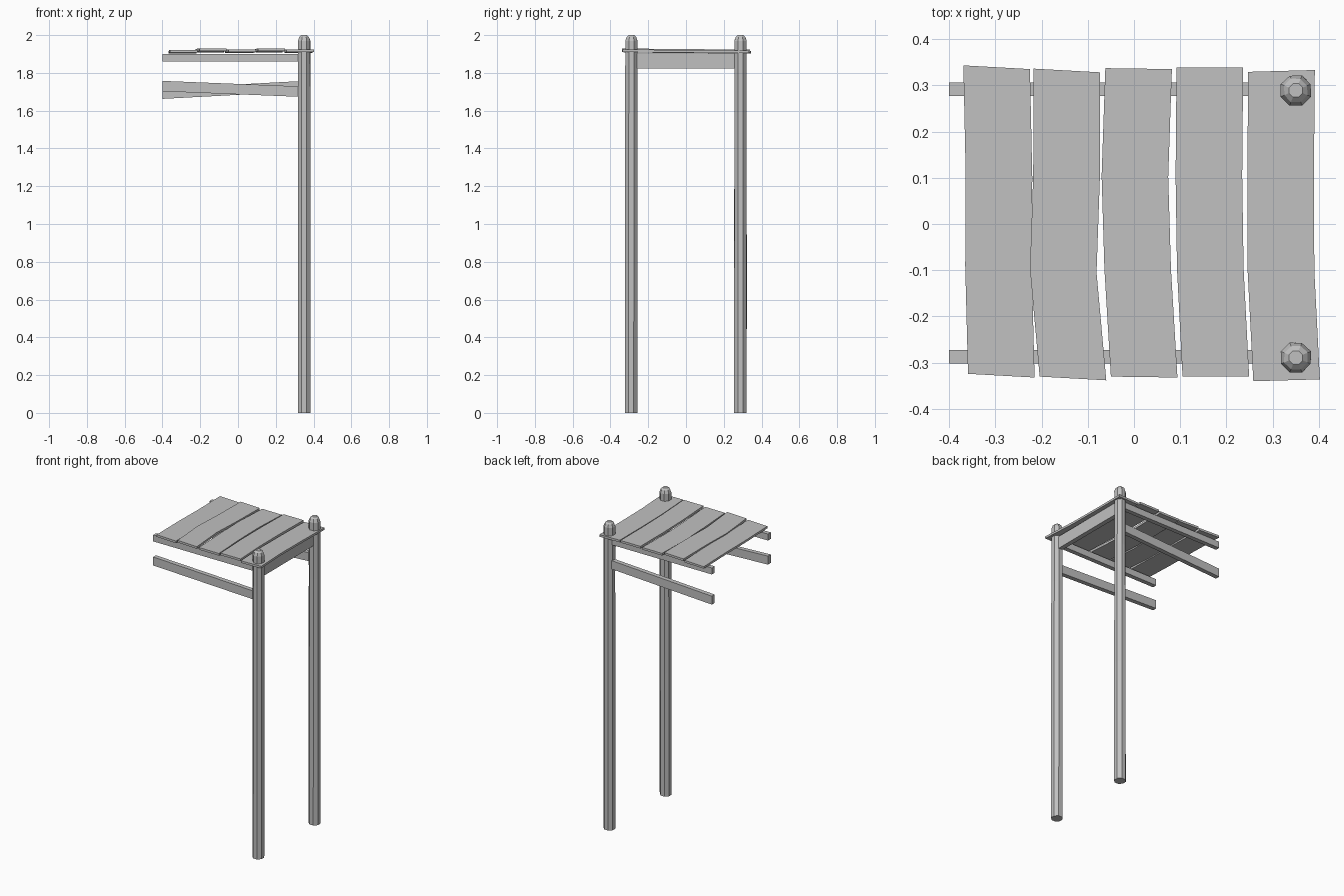
import bpy, bmesh, math, random
from mathutils import Vector

random.seed(4)
cube = bpy.data.objects.get("Cube")
if cube:
    bpy.data.objects.remove(cube, do_unlink=True)

wood = bpy.data.materials.new("weathered grey wood")
wood.use_nodes = True
GREY = (0.53, 0.53, 0.53, 1)
wood.diffuse_color = GREY
wood.node_tree.nodes["Principled BSDF"].inputs["Base Color"].default_value = GREY


def loft(name, rings):
    """Skin a run of matching closed rings and cap both ends."""
    bm = bmesh.new()
    loops = [[bm.verts.new(p) for p in ring] for ring in rings]
    for a, b in zip(loops, loops[1:]):
        for i in range(len(a)):
            j = (i + 1) % len(a)
            bm.faces.new((a[i], a[j], b[j], b[i]))
    bm.faces.new(loops[0])
    bm.faces.new(loops[-1])
    bmesh.ops.recalc_face_normals(bm, faces=bm.faces)
    mesh = bpy.data.meshes.new(name)
    bm.to_mesh(mesh)
    bm.free()
    mesh.materials.append(wood)
    obj = bpy.data.objects.new(name, mesh)
    bpy.context.collection.objects.link(obj)
    return obj


# Round posts with a slightly uneven, chamfered top
def post(name, y, lean):
    rings = []
    for z, r in ((0, .036), (.8, .036), (1.6, .035), (1.97, .035), (1.99, .027), (2, .016)):
        wobble = 0 if z in (0, 2) else .001
        ring = []
        for i in range(8):
            a = math.tau * (i + .5) / 8
            rr = r + random.uniform(-wobble, wobble)
            ring.append((.35 + rr * math.cos(a), y + lean * z + rr * math.sin(a), z))
        rings.append(ring)
    loft(name, rings)


post("front_post", -.291, .001)
post("back_post", .288, .0005)


# Squared timbers running between two centre points
def timber(name, start, end, thick, tall):
    start, end = Vector(start), Vector(end)
    run = end - start
    side = Vector((-run.y, run.x, 0)).normalized() * thick / 2
    up = Vector((0, 0, tall / 2))
    loft(name, [[p - side - up, p + side - up, p + side + up, p - side + up]
                for p in (start, end)])


for label, y, outer, inner in (("front", -.287, 1.73, 1.70), ("back", .291, 1.69, 1.73)):
    timber(label + "_roof_beam", (-.4, y, 1.88), (.35, y, 1.88), .029, .042)
    timber(label + "_lower_rail", (-.4, y, outer), (.35, y, inner), .029, .055)
timber("cross_beam", (.35, -.285, 1.862), (.35, .285, 1.862), .03, .08)

# Bent roof planks: centre x at each station from back to front,
# end positions, skew of each end, underside height
STATIONS = (1, .3, -.3, -1)
PLANKS = (
    ((-.297, -.292, -.293, -.287), .339, -.328, -.004, -.004, 1.905),
    ((-.145, -.146, -.153, -.132), .332, -.334, -.004, -.004, 1.912),
    ((.010, .002, .008, .022), .336, -.331, -.001, -.001, 1.907),
    ((.164, .162, .165, .177), .338, -.330, 0, 0, 1.912),
    ((.319, .317, .318, .330), .331, -.338, .002, .002, 1.907),
)
for n, (centres, back, front, skew_b, skew_f, z) in enumerate(PLANKS, 1):
    rings = []
    for t, cx in zip(STATIONS, centres):
        y = front + (back - front) * (t + 1) / 2
        skew = skew_b if t > 0 else skew_f
        low = z - .003 * t
        l, r = cx - .072, cx + .072
        rings.append([(l, y - skew, low), (r, y + skew, low),
                      (r, y + skew, low + .014), (l, y - skew, low + .014)])
    loft(f"roof_plank_{n}", rings)
